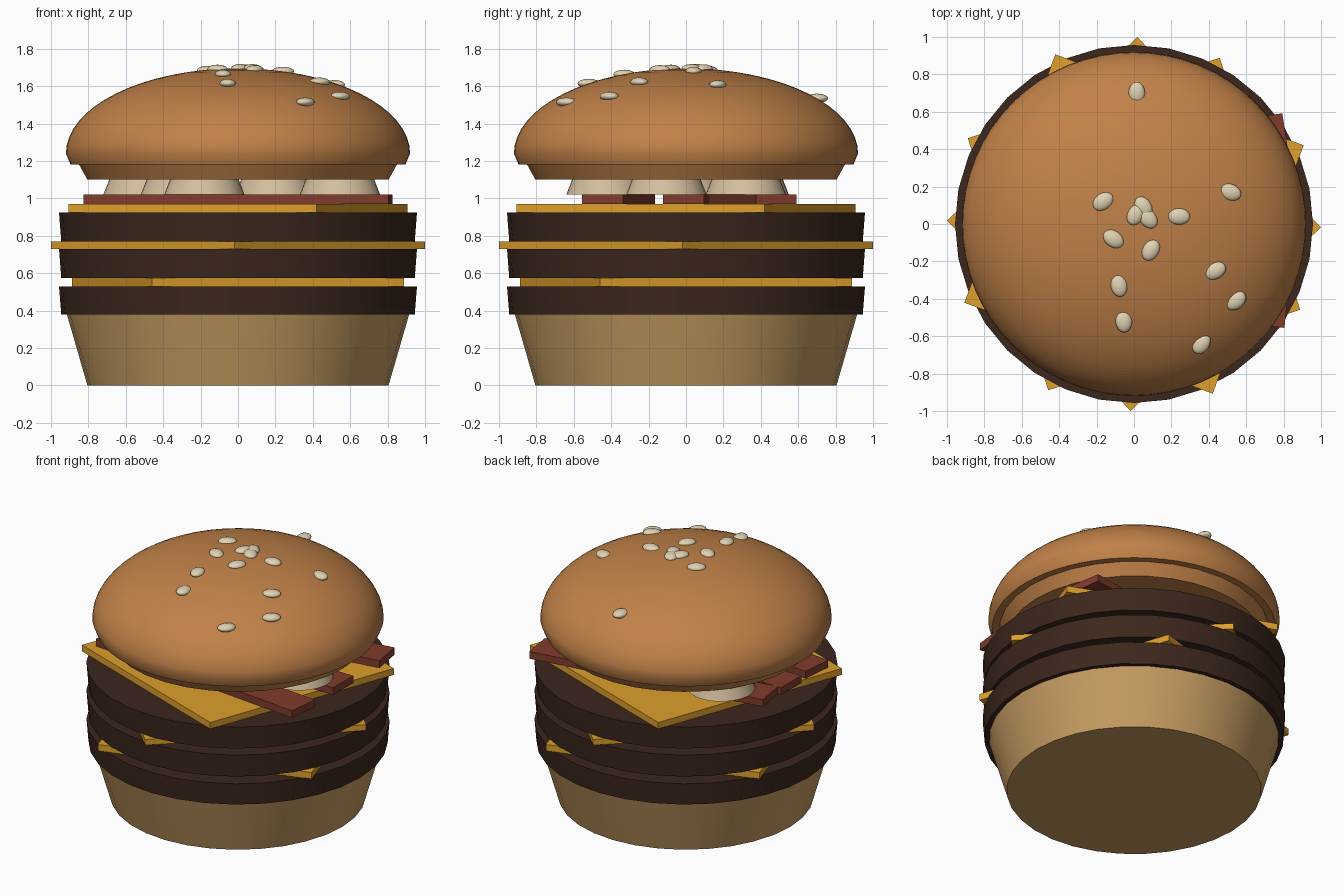
import bpy, math

if "Cube" in bpy.data.objects:
    bpy.data.objects.remove(bpy.data.objects["Cube"])

def material(name, rgb):
    m = bpy.data.materials.new(name)
    m.diffuse_color = (*rgb, 1)
    m.use_nodes = True
    m.node_tree.nodes["Principled BSDF"].inputs["Base Color"].default_value = m.diffuse_color
    return m

TAN = material("bun_base", (0.56, 0.33, 0.12))
BROWN = material("bun_crust", (0.53, 0.22, 0.065))
MEAT = material("meat", (0.045, 0.02, 0.012))
CHEESE = material("cheese", (0.73, 0.35, 0.025))
BACON = material("bacon", (0.22, 0.045, 0.025))
ONION = material("onion", (0.66, 0.52, 0.34))
SEED = material("seed", (0.75, 0.65, 0.45))

def finish(name, mat, smooth=True):
    ob = bpy.context.object
    ob.name = name
    ob.data.materials.append(mat)
    if smooth:
        bpy.ops.object.shade_smooth_by_angle(angle=math.radians(35))
    return ob

def disc(name, mat, r1, r2, z1, z2, x=0, y=0, sides=32):
    bpy.ops.mesh.primitive_cone_add(vertices=sides, radius1=r1, radius2=r2,
                                    depth=z2 - z1, location=(x, y, (z1 + z2) / 2))
    return finish(name, mat)

def slab(name, mat, sx, sy, z1, z2, y, angle):
    bpy.ops.mesh.primitive_cube_add(size=1, location=(0, y, (z1 + z2) / 2),
                                    rotation=(0, 0, math.radians(angle)))
    bpy.context.object.scale = (sx, sy, z2 - z1)
    return finish(name, mat, False)

def lathe(name, mat, profile, sides):
    n = len(profile)
    verts = [(r * math.cos(2 * math.pi * i / sides), r * math.sin(2 * math.pi * i / sides), z)
             for i in range(sides) for r, z in profile]
    faces = []
    for i in range(sides):
        a, b = i * n, (i + 1) % sides * n
        faces += [(a + k, b + k, b + k + 1, a + k + 1) for k in range(n - 1)]
    faces.append([i * n for i in reversed(range(sides))])
    faces.append([i * n + n - 1 for i in range(sides)])
    me = bpy.data.meshes.new(name)
    me.from_pydata(verts, [], faces)
    ob = bpy.data.objects.new(name, me)
    bpy.context.collection.objects.link(ob)
    bpy.ops.object.select_all(action='DESELECT')
    ob.select_set(True)
    bpy.context.view_layer.objects.active = ob
    return finish(name, mat)

# Bottom bun and three patties, each with a turned cheese slice on top
disc("bottom_bun", TAN, 0.805, 0.915, 0, 0.38)
layers = [(0.38, 0.53, 0.575, -27.3), (0.575, 0.73, 0.77, -1), (0.77, 0.925, 0.97, 24.9)]
for i, (z0, z1, z2, corner) in enumerate(layers, 1):
    disc(f"patty_{i}", MEAT, 0.945, 0.957, z0, z1)
    slab(f"cheese_{i}", CHEESE, 1.414, 1.414, z1, z2, 0, corner + 45)

# Bacon strips
for i, (y, angle) in enumerate([(-0.36, -6), (0, -1), (0.355, 9)], 1):
    slab(f"bacon_{i}", BACON, 1.64, 0.22, 0.97, 1.02, y, angle)

# Onion pieces
spots = [(-0.18, -0.425), (0.545, -0.105), (-0.505, 0.335), (-0.305, 0.0), (0.2, 0.32)]
for i, (x, y) in enumerate(spots, 1):
    disc(f"onion_{i}", ONION, 0.215, 0.18, 1.02, 1.11, x, y)

# Top bun: stepped underside and domed crown
disc("top_bun_heel", BROWN, 0.805, 0.855, 1.10, 1.19)
R, H, Z = 0.92, 0.455, 1.24
dome = [(0.895, 1.18)] + [(R * math.cos(t), Z + H * math.sin(t))
                         for t in (math.pi / 2 * k / 16 * 0.995 for k in range(17))]
lathe("top_bun_crown", BROWN, dome, 64)

# Sesame seeds scattered on the crown: x, y, heading
seeds = [(0.015, 0.70, 90), (-0.165, 0.12, 35), (0.05, 0.09, 120), (0.075, 0.03, 130),
         (0.01, 0.05, 60), (0.24, 0.04, 0), (0.515, 0.17, -20), (-0.11, -0.08, -35),
         (0.09, -0.14, 60), (-0.08, -0.33, 100), (0.435, -0.25, 30), (0.545, -0.41, 40),
         (-0.055, -0.52, 95), (0.36, -0.64, 55)]
for i, (x, y, a) in enumerate(seeds, 1):
    z = Z + H * math.sqrt(1 - (x * x + y * y) / R ** 2)
    bpy.ops.mesh.primitive_uv_sphere_add(segments=16, ring_count=8, radius=1,
                                         location=(x, y, z), rotation=(0, 0, math.radians(a)))
    bpy.context.object.scale = (0.06, 0.044, 0.025)
    finish(f"seed_{i}", SEED)
